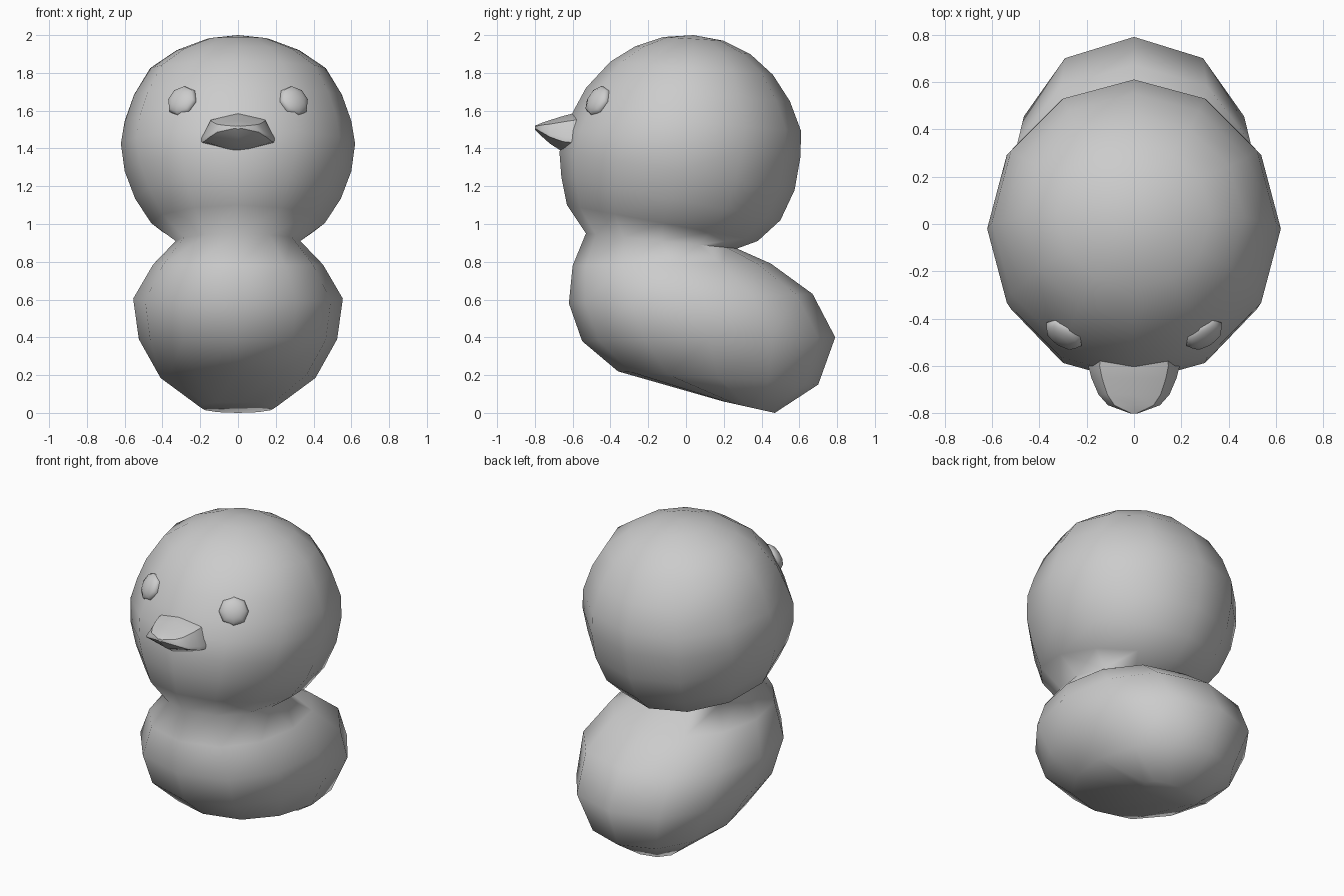
import bpy
import bmesh
import math
from mathutils import Vector

cube = bpy.data.objects.get("Cube")
if cube:
    bpy.data.objects.remove(cube, do_unlink=True)

grey = bpy.data.materials.new("plain grey")
grey.use_nodes = True
grey.diffuse_color = (0.6, 0.6, 0.6, 1)
grey.node_tree.nodes["Principled BSDF"].inputs["Base Color"].default_value = (0.6, 0.6, 0.6, 1)


def finish(name, bm, angle):
    """Turn a bmesh into a smooth shaded object."""
    bmesh.ops.recalc_face_normals(bm, faces=bm.faces)
    mesh = bpy.data.meshes.new(name)
    bm.to_mesh(mesh)
    bm.free()
    mesh.materials.append(grey)
    obj = bpy.data.objects.new(name, mesh)
    bpy.context.collection.objects.link(obj)
    bpy.ops.object.select_all(action='DESELECT')
    obj.select_set(True)
    bpy.context.view_layer.objects.active = obj
    bpy.ops.object.shade_smooth_by_angle(angle=math.radians(angle))
    return obj


def loft(bm, rings):
    """Bridge closed rings of points in order."""
    rows = [[bm.verts.new(p) for p in ring] for ring in rings]
    n = len(rows[0])
    for a, b in zip(rows, rows[1:]):
        for i in range(n):
            j = (i + 1) % n
            bm.faces.new((a[i], a[j], b[j], b[i]))
    return rows


# Body and head in one skin: tilted rings given as
# front (y, z), back (y, z), half width
body = [
    (0.20, 0.06, 0.47, 0.00, 0.20),
    (-0.36, 0.22, 0.70, 0.15, 0.41),
    (-0.55, 0.38, 0.79, 0.40, 0.525),
    (-0.62, 0.58, 0.67, 0.63, 0.555),
    (-0.60, 0.78, 0.45, 0.79, 0.45),
]
head = [
    (-0.53, 0.95, 0.27, 0.87, 0.33),
    (-0.63, 1.10, 0.38, 0.91, 0.46),
    (-0.66, 1.25, 0.50, 1.02, 0.545),
    (-0.67, 1.38, 0.575, 1.18, 0.60),
    (-0.645, 1.50, 0.605, 1.35, 0.62),
    (-0.595, 1.60, 0.61, 1.49, 0.60),
    (-0.53, 1.72, 0.55, 1.65, 0.55),
    (-0.40, 1.86, 0.46, 1.79, 0.465),
    (-0.27, 1.94, 0.34, 1.90, 0.325),
    (-0.12, 1.99, 0.20, 1.97, 0.165),
]


def tilted_ring(section, power, count=12):
    fy, fz, by, bz, w = section
    points = []
    for i in range(count):
        a = 2 * math.pi * i / count
        s, t = math.sin(a), (1 - math.cos(a)) / 2
        x = math.copysign(abs(s) ** power, s) * w
        points.append((x, fy + (by - fy) * t, fz + (bz - fz) * t))
    return points


bm = bmesh.new()
rows = loft(bm, [tilted_ring(s, 0.85) for s in body] + [tilted_ring(s, 1.0) for s in head])
bm.faces.new(rows[0])
crown = bm.verts.new((0, 0.04, 2.0))
for i in range(12):
    bm.faces.new((rows[-1][i], rows[-1][(i + 1) % 12], crown))
finish("body_and_head", bm, 120)

# Beak: y, half width, top, rim and bottom heights
beak = [
    (-0.50, 0.19, 1.60, 1.455, 1.375),
    (-0.60, 0.193, 1.585, 1.455, 1.375),
    (-0.65, 0.18, 1.572, 1.46, 1.38),
    (-0.72, 0.15, 1.55, 1.475, 1.425),
    (-0.765, 0.11, 1.535, 1.495, 1.465),
    (-0.80, 0.015, 1.52, 1.51, 1.50),
]
rings = []
for y, w, top, rim, low in beak:
    under = rim - 0.3 * (rim - low)
    half = [(0.75 * w, top - 0.28 * (top - rim)), (w, rim), (w, under)]
    section = [(0, top)] + half + [(0, low)] + [(-x, z) for x, z in reversed(half)]
    rings.append([(x, y, z) for x, z in section])
bm = bmesh.new()
rows = loft(bm, rings)
bm.faces.new(rows[0])
bm.faces.new(rows[-1])
finish("beak", bm, 40)

# Eyes: flattened eight-sided balls facing out of the head
for side, name in ((1, "left_eye"), (-1, "right_eye")):
    bm = bmesh.new()
    bmesh.ops.create_uvsphere(bm, u_segments=8, v_segments=6, radius=1)
    eye = finish(name, bm, 120)
    eye.scale = (0.088, 0.088, 0.045)
    eye.location = (side * 0.295, -0.465, 1.65)
    outward = Vector((side * 0.295, -0.445, 0.27))
    eye.rotation_euler = outward.to_track_quat('Z', 'Y').to_euler()
